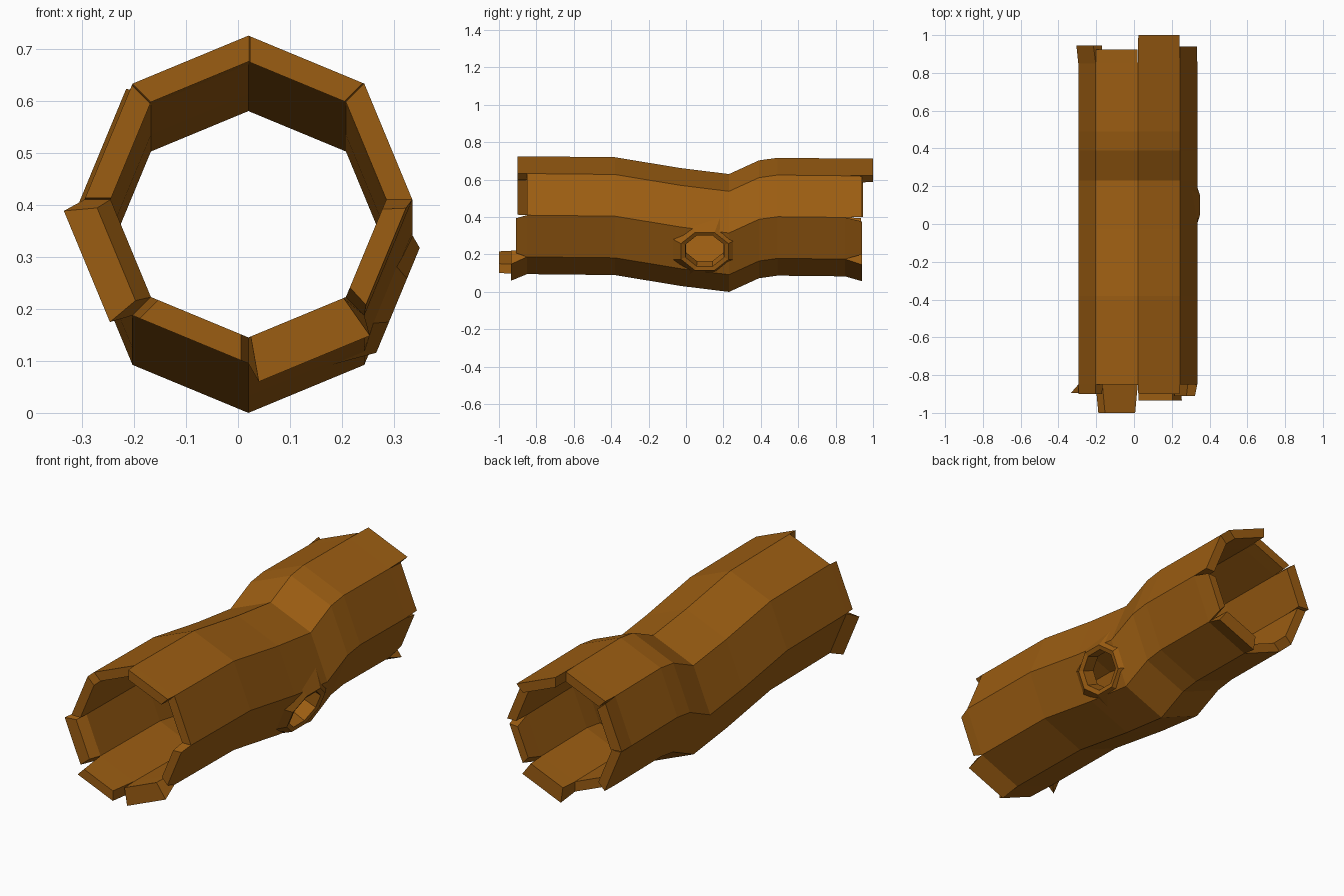
import bpy, bmesh
from math import sin, cos, pi
from mathutils import Vector

if "Cube" in bpy.data.objects:
    bpy.data.objects.remove(bpy.data.objects["Cube"])

bark = bpy.data.materials.new("bark")
bark.diffuse_color = (0.33, 0.11, 0.006, 1)
bark.use_nodes = True
bark.node_tree.nodes["Principled BSDF"].inputs["Base Color"].default_value = bark.diffuse_color
CX, R_OUT, R_IN = 0.02, 0.315, 0.265


def finish(bm, name):
    bmesh.ops.recalc_face_normals(bm, faces=bm.faces)
    me = bpy.data.meshes.new(name)
    bm.to_mesh(me)
    bm.free()
    me.materials.append(bark)
    ob = bpy.data.objects.new(name, me)
    bpy.context.collection.objects.link(ob)
    return ob


def bridge(bm, a, b):
    n = len(a)
    return [bm.faces.new((a[k], a[(k + 1) % n], b[(k + 1) % n], b[k])) for k in range(n)]


# Hollow octagonal trunk sagging along y: (y, centre height)
path = [(-0.85, 0.41), (-0.38, 0.405), (-0.03, 0.347), (0.23, 0.315),
        (0.39, 0.388), (0.49, 0.402), (0.85, 0.398)]
bm = bmesh.new()


def ring(y, z, r):
    return [bm.verts.new((CX + r * cos(k * pi / 4), y, z + r * sin(k * pi / 4))) for k in range(8)]


outer = [ring(y, z, R_OUT) for y, z in path]
inner = [ring(y, z, R_IN) for y, z in path]
for rings in (outer, inner):
    for a, b in zip(rings, rings[1:]):
        bridge(bm, a, b)
ends = [bridge(bm, outer[0], inner[0]), bridge(bm, outer[-1], inner[-1])]
bm.normal_update()

# Splintered ends, one plank per side: (end y, outer flare, inner flare, side inset)
front = {1: (-0.90, 0, 0, .003), 3: (-0.90, 0, 0, .003), 4: (-0.895, .045, .03, .005),
         5: (-1.0, 0, 0, .015), 6: (-0.935, .04, 0, .005), 7: (-0.91, -.005, 0, .02)}
back = {0: (0.94, 0, 0, .003), 1: (1.0, 0, 0, .003), 2: (0.925, 0, 0, .003),
        3: (0.945, .012, 0, .003), 4: (0.935, 0, 0, .003), 6: (0.94, .03, 0, .005),
        7: (0.94, -.005, 0, .025)}
for faces, table in zip(ends, (front, back)):
    for k, (y, f_out, f_in, inset) in table.items():
        ang = (k + 0.5) * pi / 4
        normal = Vector((cos(ang), 0, sin(ang)))
        tang = Vector((-sin(ang), 0, cos(ang)))
        base = faces[k].verts[:]        # outer k, outer k+1, inner k+1, inner k
        tip = []
        for v, s, f in zip(base, (1, -1, -1, 1), (f_out, f_out, f_in, f_in)):
            p = v.co + normal * f + tang * s * inset
            p.y = y
            tip.append(bm.verts.new(p))
        bm.faces.remove(faces[k])
        bridge(bm, base, tip)
        bm.faces.new(tip)
log = finish(bm, "hollow_log")

# Knot hole frame on the lower right side
ang = -pi / 8
out = Vector((cos(ang), 0, sin(ang)))
up = Vector((-sin(ang), 0, cos(ang)))
centre = Vector((0.289, 0.10, 0.224))


def knot_ring(bm, ry, rz, depth, drop=0.0):
    vs = []
    for k in range(8):
        a = (k + 0.5) * pi / 4
        p = centre + Vector((0, ry * cos(a), 0)) + up * rz * sin(a)
        vs.append(bm.verts.new(p + out * (depth - drop * abs(sin(a)))))
    return vs


# Flared collar around the knot hole
bm = bmesh.new()
rings = [knot_ring(bm, .215, .18, -.008, .05), knot_ring(bm, .138, .118, .02),
         knot_ring(bm, .112, .096, .014), knot_ring(bm, .108, .092, -.05)]
for a, b in zip(rings, rings[1:] + rings[:1]):
    bridge(bm, a, b)
finish(bm, "knot_collar")

# Cutter that opens the knot hole through the trunk wall
bm = bmesh.new()
a, b = knot_ring(bm, .115, .099, -.12), knot_ring(bm, .115, .099, .08)
bridge(bm, a, b)
bm.faces.new(a)
bm.faces.new(b)
cutter = finish(bm, "knot_cutter")
cutter.hide_render = True
cutter.hide_set(True)
mod = log.modifiers.new("knot_hole", "BOOLEAN")
mod.operation = "DIFFERENCE"
mod.solver = "EXACT"
mod.object = cutter
